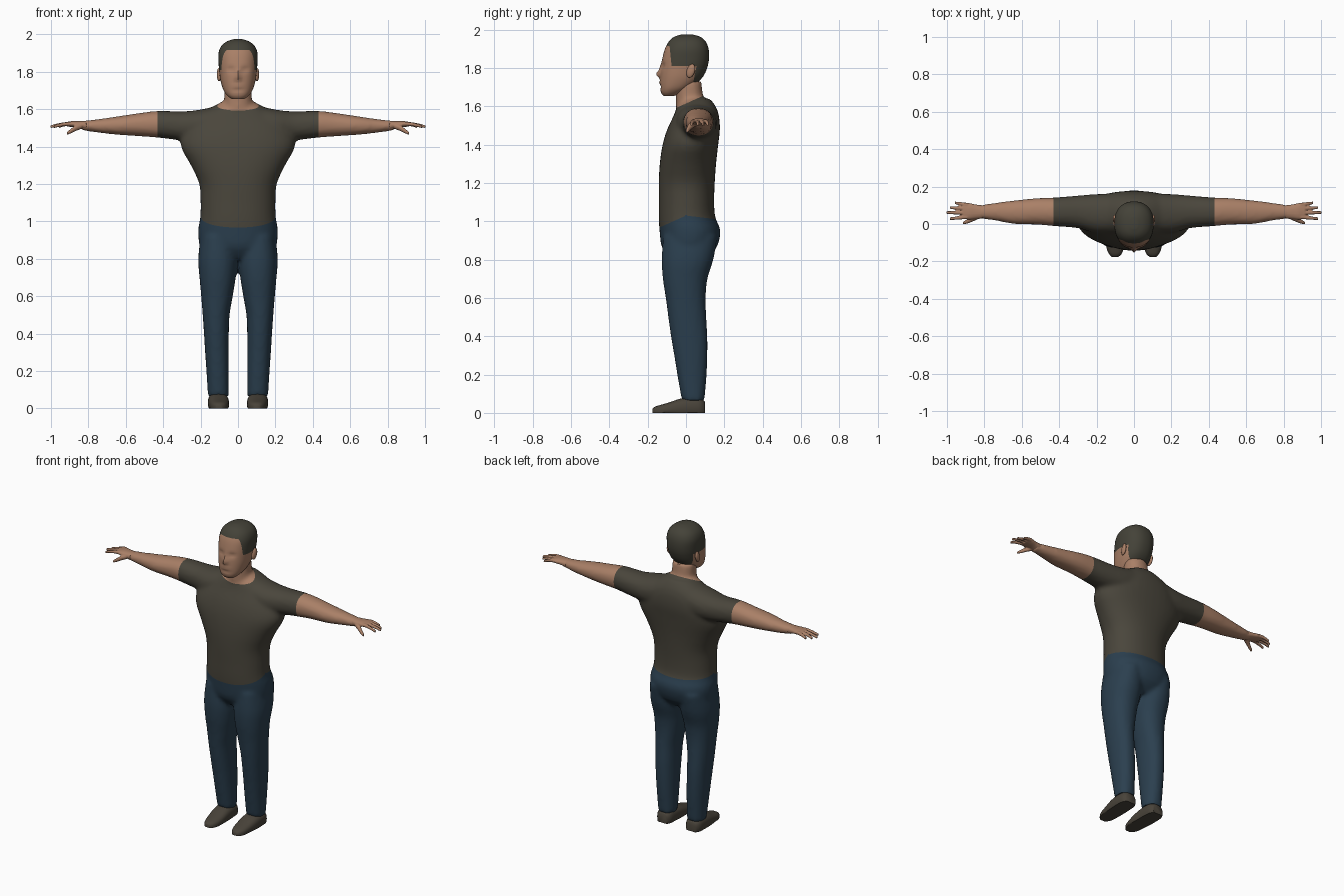
import bpy, bmesh, math
from mathutils import Vector

if "Cube" in bpy.data.objects:
    bpy.data.objects.remove(bpy.data.objects["Cube"])


def material(name, rgb):
    m = bpy.data.materials.new(name)
    m.diffuse_color = (*rgb, 1)
    m.use_nodes = True
    m.node_tree.nodes["Principled BSDF"].inputs["Base Color"].default_value = m.diffuse_color
    return m


SHIRT = material("olive_shirt", (0.068, 0.061, 0.045))
DENIM = material("blue_denim", (0.024, 0.050, 0.078))
SKIN = material("skin", (0.40, 0.215, 0.135))
HAIR = material("dark_hair", (0.058, 0.055, 0.040))
SHOE = material("shoe_brown", (0.066, 0.056, 0.042))


def spline(rows, steps):
    """Smoothly interpolate rows of section numbers."""
    out = []
    for i in range(len(rows) - 1):
        p0, p1 = rows[max(i - 1, 0)], rows[i]
        p2, p3 = rows[i + 1], rows[min(i + 2, len(rows) - 1)]
        for k in range(steps):
            t = k / steps
            out.append([0.5 * (2 * b + (c - a) * t + (2 * a - 5 * b + 4 * c - d) * t * t
                               + (3 * b - a - 3 * c + d) * t ** 3)
                        for a, b, c, d in zip(p0, p1, p2, p3)])
    return out + [list(rows[-1])]


def loft(bm, axis, rows, side=1, n=28, power=2.2, steps=3):
    """Closed tube; each row is (position, a_min, a_max, b_min, b_max)."""
    rings = []
    for t, a0, a1, b0, b1 in spline(rows, steps):
        ring = []
        for i in range(n):
            w = 2 * math.pi * i / n
            c, s = math.cos(w), math.sin(w)
            a = (a0 + a1) / 2 + (a1 - a0) / 2 * math.copysign(abs(c) ** (2 / power), c)
            b = (b0 + b1) / 2 + (b1 - b0) / 2 * math.copysign(abs(s) ** (2 / power), s)
            x, y, z = {"x": (t, a, b), "y": (a, t, b), "z": (a, b, t)}[axis]
            ring.append(bm.verts.new((side * x, y, z)))
        rings.append(ring)
    faces = [bm.faces.new(rings[0]), bm.faces.new(rings[-1][::-1])]
    for r, q in zip(rings, rings[1:]):
        for i in range(n):
            j = (i + 1) % n
            faces.append(bm.faces.new((r[i], q[i], q[j], r[j])))
    bmesh.ops.recalc_face_normals(bm, faces=faces)


def finish(name, bm, mats):
    me = bpy.data.meshes.new(name)
    bm.to_mesh(me)
    ob = bpy.data.objects.new(name, me)
    bpy.context.collection.objects.link(ob)
    for m in mats:
        me.materials.append(m)
    bpy.ops.object.select_all(action="DESELECT")
    ob.select_set(True)
    bpy.context.view_layer.objects.active = ob
    bpy.ops.object.shade_smooth_by_angle(angle=math.radians(50))
    return ob


def fuse(bm, voxel, smooth):
    """Blend overlapping tubes into one skin and return it as a new bmesh."""
    me = bpy.data.meshes.new("blend")
    bm.to_mesh(me)
    ob = bpy.data.objects.new("blend", me)
    bpy.context.collection.objects.link(ob)
    mod = ob.modifiers.new("remesh", "REMESH")
    mod.mode, mod.voxel_size = "VOXEL", voxel
    mod = ob.modifiers.new("smooth", "SMOOTH")
    mod.factor, mod.iterations = 0.5, smooth
    dg = bpy.context.evaluated_depsgraph_get()
    out = bmesh.new()
    out.from_mesh(bpy.data.meshes.new_from_object(ob.evaluated_get(dg)))
    bpy.data.objects.remove(ob)
    return out


def cut(bm, co, no, where=lambda c: True):
    """Slice a clean colour border through the chosen faces."""
    faces = [f for f in bm.faces if where(f.calc_center_median())]
    edges = {e for f in faces for e in f.edges}
    verts = {v for f in faces for v in f.verts}
    bmesh.ops.bisect_plane(bm, geom=[*verts, *edges, *faces], dist=1e-5,
                           plane_co=co, plane_no=no)


# Trunk, neck, legs and arms blended into one body
bm = bmesh.new()
trunk = [(0.80, 0.13, -0.08, 0.10), (0.86, 0.20, -0.125, 0.158), (0.95, 0.213, -0.138, 0.180),
         (1.02, 0.202, -0.142, 0.153), (1.10, 0.20, -0.142, 0.147), (1.20, 0.207, -0.142, 0.150),
         (1.30, 0.252, -0.137, 0.157), (1.40, 0.305, -0.122, 0.168), (1.48, 0.29, -0.098, 0.177),
         (1.55, 0.24, -0.065, 0.172), (1.60, 0.16, -0.045, 0.155), (1.64, 0.085, -0.02, 0.125)]
loft(bm, "z", [(z, -w, w, a, b) for z, w, a, b in trunk], n=40)
neck = [(1.50, 0.09, -0.03, 0.12), (1.58, 0.08, -0.05, 0.11), (1.65, 0.074, -0.052, 0.09),
        (1.73, 0.073, -0.052, 0.08)]
loft(bm, "z", [(z, -w, w, a, b) for z, w, a, b in neck])
leg = [(0.92, 0.02, 0.20, -0.12, 0.165), (0.80, 0.003, 0.213, -0.127, 0.143),
       (0.70, 0.012, 0.206, -0.121, 0.112), (0.60, 0.028, 0.197, -0.106, 0.103),
       (0.50, 0.045, 0.189, -0.093, 0.106), (0.40, 0.049, 0.182, -0.079, 0.112),
       (0.30, 0.049, 0.176, -0.062, 0.112), (0.20, 0.049, 0.169, -0.046, 0.108),
       (0.065, 0.049, 0.161, -0.022, 0.097)]
arm = [(0.08, -0.05, 0.165, 1.42, 1.625), (0.20, -0.05, 0.16, 1.42, 1.598),
       (0.30, -0.022, 0.152, 1.432, 1.588), (0.42, -0.012, 0.142, 1.447, 1.591),
       (0.52, -0.003, 0.138, 1.455, 1.580), (0.64, 0.0, 0.126, 1.463, 1.562),
       (0.75, 0.02, 0.112, 1.475, 1.546), (0.84, 0.03, 0.098, 1.488, 1.537)]
for s in (-1, 1):
    loft(bm, "z", leg, s)
    loft(bm, "x", arm, s)
body = fuse(bm, 0.013, 4)


# Clothing borders: cuffs, hem and collar
def hem(y):
    return 1.03 + 0.45 * y if y < 0 else 1.03 - 0.12 * y


for s in (-1, 1):
    cut(body, (s * 0.43, 0, 0), (1, 0, 0))
cut(body, (0, 0, 1.03), (0, -0.45, 1), lambda c: c.y < 0 and abs(c.x) < 0.4)
cut(body, (0, 0, 1.03), (0, 0.12, 1), lambda c: c.y >= 0 and abs(c.x) < 0.4)
cut(body, (0, 0, 1.615), (0, -0.45, 1), lambda c: abs(c.x) < 0.12 and c.z > 1.5)


def region(c):
    if abs(c.x) > 0.43 or (abs(c.x) < 0.12 and c.z > 1.615 + 0.45 * c.y):
        return "arms_and_neck"
    return "trousers" if c.z < hem(c.y) else "shirt"


for name, mat in (("shirt", SHIRT), ("trousers", DENIM), ("arms_and_neck", SKIN)):
    part = body.copy()
    away = [f for f in part.faces if region(f.calc_center_median()) != name]
    bmesh.ops.delete(part, geom=away, context="FACES")
    finish(name, part, [mat])

# Hands: palm, four fingers and a thumb
palm = [(0.81, 0.028, 0.10, 1.487, 1.538), (0.85, 0.027, 0.105, 1.498, 1.537),
        (0.88, 0.024, 0.112, 1.503, 1.537), (0.915, 0.026, 0.113, 1.508, 1.532)]
fingers = [(0.038, 0.028, 0.985), (0.060, 0.061, 1.003), (0.082, 0.088, 0.985), (0.102, 0.113, 0.957)]
for s, label in ((-1, "right"), (1, "left")):
    bm = bmesh.new()
    loft(bm, "x", palm, s, n=20)
    for y0, y1, tip in fingers:
        rows = []
        for k in range(4):
            t = k / 3
            y, r = y0 + (y1 - y0) * t, 0.0115 - 0.004 * t
            z = 1.522 - 0.016 * t * t
            rows.append((0.89 + (tip - 0.89) * t, y - r, y + r, z - r, z + r))
        loft(bm, "x", rows, s, n=12)
    thumb = [(0.835, 0.025, 0.06, 1.495, 1.525), (0.865, 0.012, 0.042, 1.484, 1.516),
             (0.89, 0.003, 0.026, 1.472, 1.498), (0.915, -0.003, 0.012, 1.462, 1.478)]
    loft(bm, "x", thumb, s, n=12)
    finish(label + "_hand", fuse(bm, 0.004, 2), [SKIN])

# Shoes with flat soles
shoe = [(0.098, 0.07, 0.14, -0.02, 0.06), (0.075, 0.055, 0.156, -0.02, 0.077),
        (0.03, 0.050, 0.161, -0.02, 0.082), (-0.03, 0.048, 0.160, -0.02, 0.074),
        (-0.09, 0.049, 0.153, -0.02, 0.054), (-0.135, 0.056, 0.145, -0.02, 0.041),
        (-0.162, 0.068, 0.132, -0.015, 0.032), (-0.176, 0.085, 0.118, -0.01, 0.02)]
for s, label in ((-1, "right"), (1, "left")):
    bm = bmesh.new()
    loft(bm, "y", shoe, s, n=24, power=2.6)
    for v in bm.verts:
        v.co.z = max(v.co.z, 0)
    bmesh.ops.remove_doubles(bm, verts=bm.verts[:], dist=0.0005)
    finish(label + "_shoe", bm, [SHOE])

# Head with modelled nose, eye sockets, mouth and chin
skull = [(1.655, 0.035, -0.118, -0.06), (1.672, 0.057, -0.130, -0.02), (1.70, 0.077, -0.134, 0.03),
         (1.75, 0.093, -0.134, 0.085), (1.80, 0.100, -0.130, 0.110), (1.85, 0.104, -0.123, 0.120),
         (1.90, 0.104, -0.110, 0.118), (1.938, 0.089, -0.090, 0.103), (1.963, 0.058, -0.062, 0.075),
         (1.975, 0.02, -0.025, 0.035)]
bm = bmesh.new()
loft(bm, "z", [(z, -w, w, a, b) for z, w, a, b in skull], n=48, power=2.3, steps=4)
features = [(0, 1.768, 0.013, 0.017, 0.022), (0, 1.80, 0.009, 0.025, 0.008),
            (0.038, 1.812, 0.020, 0.013, -0.010), (-0.038, 1.812, 0.020, 0.013, -0.010),
            (0, 1.722, 0.028, 0.008, 0.006), (0, 1.703, 0.03, 0.007, -0.005)]
for v in bm.verts:
    if v.co.y < -0.06:
        x, z = v.co.x, v.co.z
        v.co.y -= sum(d * math.exp(-((x - fx) / sx) ** 2 - ((z - fz) / sz) ** 2)
                      for fx, fz, sx, sz, d in features)
# Hairline: forehead, sideburn and nape borders
cut(bm, (0, 0, 1.915), (0, 0, 1))
cut(bm, (0, -0.08, 1.86), (0, 1, 0.1), lambda c: 1.79 < c.z < 1.915)
cut(bm, (0, 0, 1.81), (0, 0, 1), lambda c: c.y > -0.09)
cut(bm, (0, 0.045, 1.76), (0, 1, -0.2), lambda c: c.z < 1.81)
cut(bm, (0, 0, 1.72), (0, 0, 1), lambda c: c.y > 0.03)
for f in bm.faces:
    c = f.calc_center_median()
    hair = (c.z > 1.915 or (c.z > 1.81 and c.y + 0.08 + 0.1 * (c.z - 1.86) > 0)
            or (c.z > 1.72 and c.y - 0.045 - 0.2 * (c.z - 1.76) > 0))
    f.material_index = 1 if hair else 0
finish("head", bm, [SKIN, HAIR])

# Ears
for s, label in ((-1, "right"), (1, "left")):
    bm = bmesh.new()
    bmesh.ops.create_uvsphere(bm, u_segments=14, v_segments=10, radius=1)
    for v in bm.verts:
        p = Vector((v.co.x * 0.012, v.co.y * 0.022, v.co.z * 0.036))
        v.co = Vector((s * (0.101 + p.x + 0.15 * p.y), 0.025 + p.y + 0.2 * p.z, 1.785 + p.z))
    bmesh.ops.recalc_face_normals(bm, faces=bm.faces[:])
    finish(label + "_ear", bm, [SKIN])
